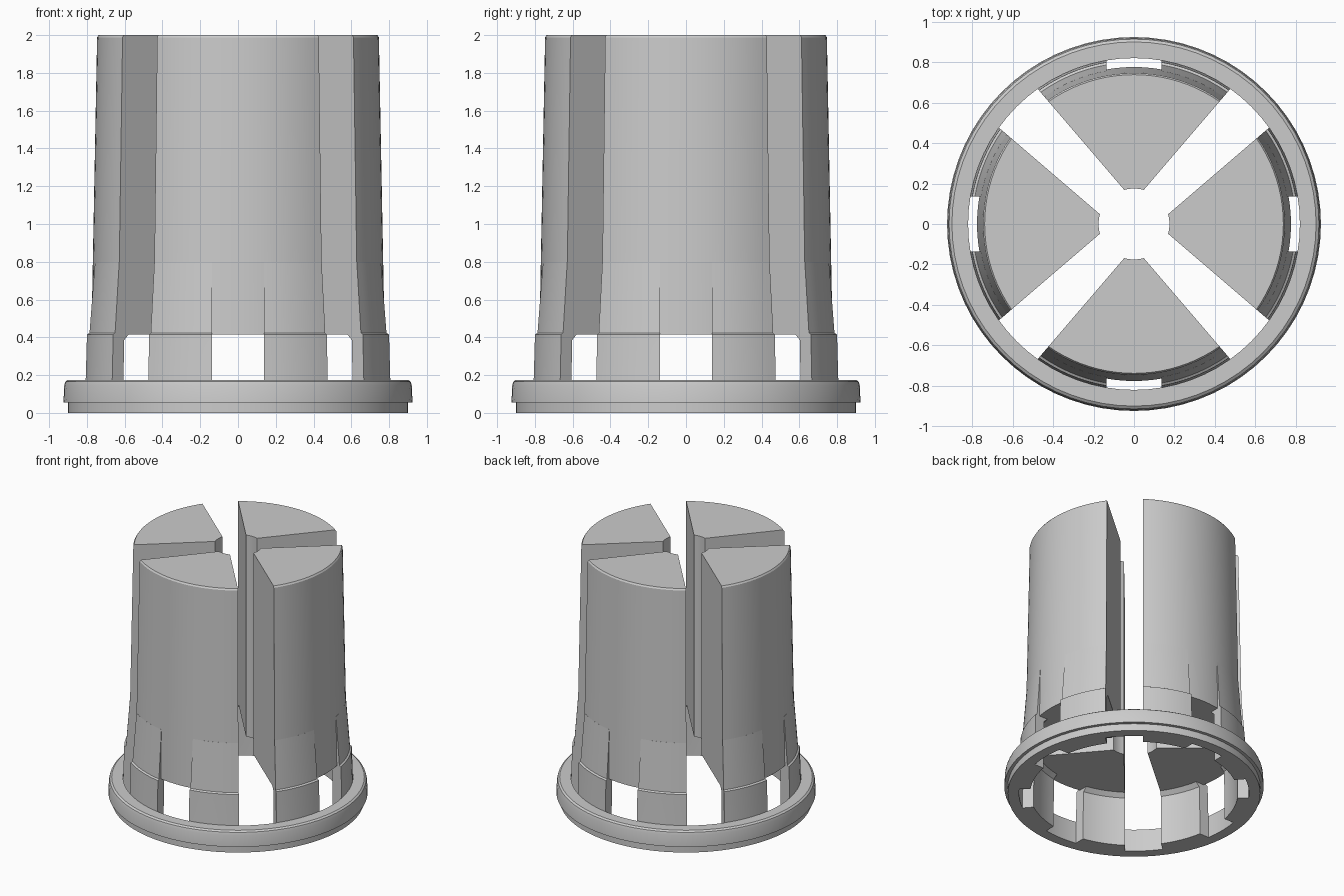
import bpy, bmesh, math

cube = bpy.data.objects.get("Cube")
if cube:
    bpy.data.objects.remove(cube, do_unlink=True)

GREY = (0.6, 0.6, 0.6, 1)
mat = bpy.data.materials.new("light_grey_plastic")
mat.use_nodes = True
mat.diffuse_color = GREY
mat.node_tree.nodes["Principled BSDF"].inputs["Base Color"].default_value = GREY

SLOPE, APEX = 0.857, 0.112      # straight slot walls of each jaw
WINDOW = 0.137                  # half width of the window between two legs
BASE_Z, TOP_Z, FLARE_Z = 0.415, 2.0, 0.8


def slot_angle(r):
    """Angle from the jaw's centre line where the slot wall meets radius r."""
    k = SLOPE * SLOPE
    y = (k * APEX + math.sqrt(r * r * (1 + k) - k * APEX * APEX)) / (1 + k)
    return math.acos(y / r)


def window_angle(r):
    return math.asin(WINDOW / r)


def add_object(name, bm):
    bmesh.ops.recalc_face_normals(bm, faces=bm.faces)
    mesh = bpy.data.meshes.new(name)
    bm.to_mesh(mesh)
    bm.free()
    mesh.materials.append(mat)
    obj = bpy.data.objects.new(name, mesh)
    bpy.context.collection.objects.link(obj)
    bpy.ops.object.select_all(action="DESELECT")
    obj.select_set(True)
    bpy.context.view_layer.objects.active = obj
    bpy.ops.object.shade_smooth_by_angle(angle=math.radians(25))
    return obj


def sector(name, rows, low, high, turn, steps):
    """Loft an arc-shaped section through rows of (z, inner radius, outer radius)."""
    bm = bmesh.new()
    loops = []
    for z, r_in, r_out in rows:
        loop = []
        for r, order in ((r_out, range(steps + 1)), (r_in, range(steps, -1, -1))):
            a, b = low(r), high(r)
            for i in order:
                t = turn + a + (b - a) * i / steps
                loop.append(bm.verts.new((r * math.cos(t), r * math.sin(t), z)))
        loops.append(loop)
    n = len(loops[0])
    for lower, upper in zip(loops, loops[1:]):
        for i in range(n):
            j = (i + 1) % n
            bm.faces.new((lower[i], lower[j], upper[j], upper[i]))
    bm.faces.new(loops[0])
    bm.faces.new(loops[-1])
    return add_object(name, bm)


def lathe(name, profile, steps):
    """Revolve a closed (radius, z) profile around the vertical axis."""
    bm = bmesh.new()
    rings = []
    for i in range(steps):
        t = 2 * math.pi * i / steps
        rings.append([bm.verts.new((r * math.cos(t), r * math.sin(t), z)) for r, z in profile])
    n = len(profile)
    for i in range(steps):
        a, b = rings[i], rings[(i + 1) % steps]
        for j in range(n):
            k = (j + 1) % n
            bm.faces.new((a[j], b[j], b[k], a[k]))
    return add_object(name, bm)


# Stepped base collar
lathe("base_collar", [(0.82, 0), (0.9, 0), (0.9, 0.055), (0.924, 0.055),
                      (0.92, 0.145), (0.914, 0.165), (0.9, 0.175), (0.82, 0.175)], 72)

jaw_rows = [(BASE_Z, 0.175, 0.776), (TOP_Z - 0.012, 0.175, 0.746), (TOP_Z, 0.175, 0.738)]
leg_rows = [(0, 0.74, 0.825), (0.17, 0.74, 0.818), (0.385, 0.735, 0.812),
            (BASE_Z, 0.705, 0.811), (BASE_Z + 0.008, 0.705, 0.798)]
flare_rows = [(BASE_Z + 0.008, 0.765, 0.798), (FLARE_Z, 0.76, 0.769)]

for side, quarter in (("left", 0), ("back", 1), ("right", 2), ("front", 3)):
    turn = quarter * math.pi / 2
    # Solid tapered jaw
    sector(side + "_jaw", jaw_rows, lambda r: -slot_angle(r), slot_angle, turn, 20)
    # Pair of legs with flared shoulders, either side of the window
    for label, low, high in (("a", window_angle, slot_angle),
                             ("b", lambda r: -slot_angle(r), lambda r: -window_angle(r))):
        sector(f"{side}_leg_{label}", leg_rows, low, high, turn, 8)
        sector(f"{side}_shoulder_{label}", flare_rows, low, high, turn, 8)
